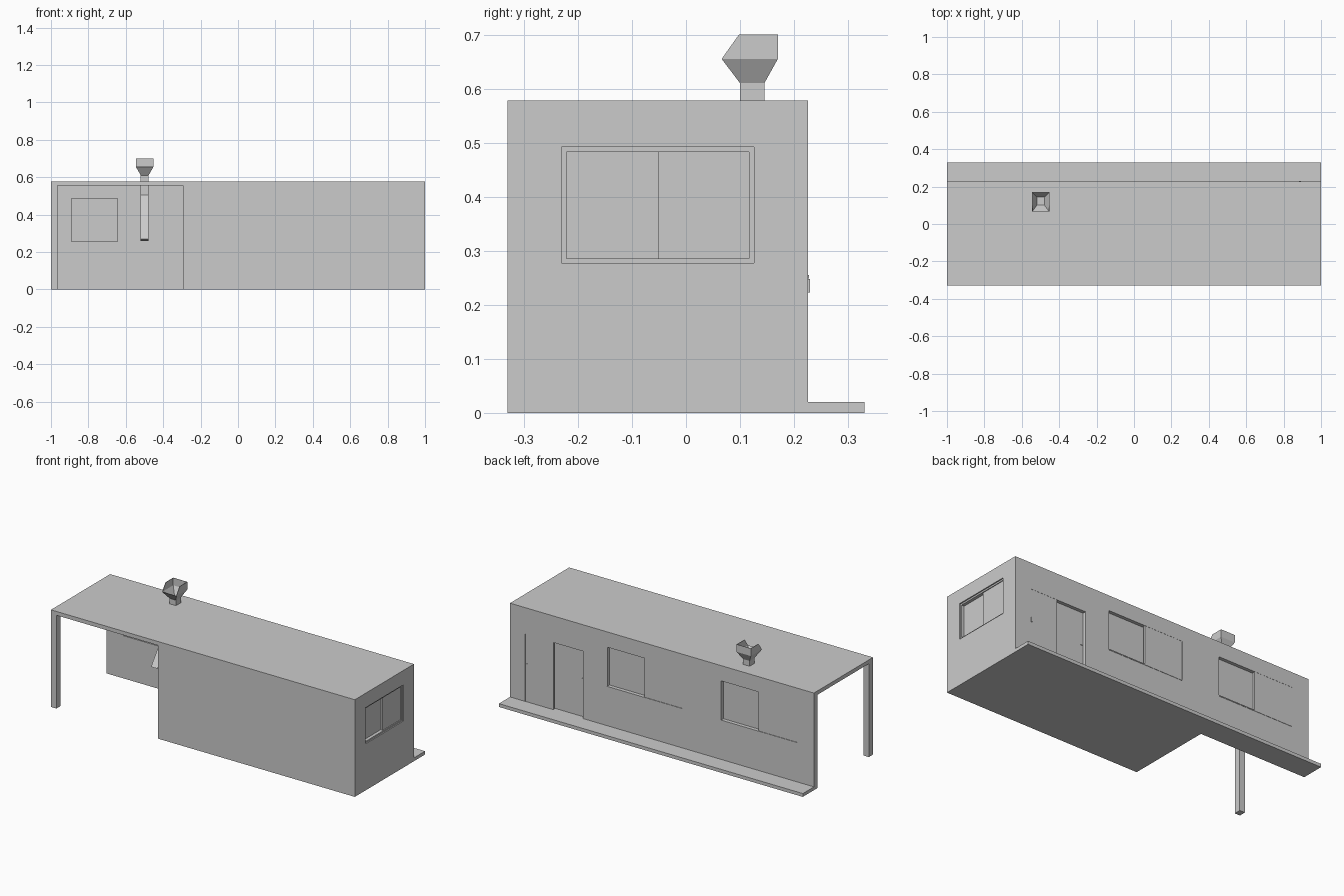
import bpy
import bmesh

cube = bpy.data.objects.get("Cube")
if cube:
    bpy.data.objects.remove(cube, do_unlink=True)

# Single plain grey for the whole building
grey = bpy.data.materials.new("plain grey")
grey.use_nodes = True
tone = (0.6, 0.6, 0.6, 1)
grey.diffuse_color = tone
grey.node_tree.nodes["Principled BSDF"].inputs["Base Color"].default_value = tone


def mesh_object(name, bm):
    bmesh.ops.recalc_face_normals(bm, faces=bm.faces)
    me = bpy.data.meshes.new(name)
    bm.to_mesh(me)
    bm.free()
    me.materials.append(grey)
    ob = bpy.data.objects.new(name, me)
    bpy.context.collection.objects.link(ob)
    return ob


def box(name, xs, ys, zs):
    bm = bmesh.new()
    bmesh.ops.create_cube(bm, size=1)
    for v in bm.verts:
        for i, (lo, hi) in enumerate((xs, ys, zs)):
            v.co[i] = lo if v.co[i] < 0 else hi
    return mesh_object(name, bm)


def apply_modifier(ob, mod):
    bpy.context.view_layer.objects.active = ob
    bpy.ops.object.modifier_apply(modifier=mod.name)


def cut(wall, xs, ys, zs):
    cutter = box("cutter", xs, ys, zs)
    cutter.hide_render = True
    mod = wall.modifiers.new("opening", 'BOOLEAN')
    mod.operation = 'DIFFERENCE'
    mod.solver = 'EXACT'
    mod.object = cutter
    apply_modifier(wall, mod)
    bpy.data.objects.remove(cutter, do_unlink=True)


# Main heights and wall lines
TOP, CEIL = 0.578, 0.555
FRONT, BACK, T = -0.33, 0.226, 0.033
ROOM = -0.295      # where the enclosed room ends and the porch begins

# Shell: roof, floor, walls, porch post, rear step
box("roof", (-1, 1), (FRONT, BACK), (CEIL, TOP))
box("room_floor", (ROOM, 1), (FRONT, BACK), (0, 0.02))
box("front_wall", (ROOM, 1 - T), (FRONT, FRONT + T), (0, CEIL))
box("partition_wall", (ROOM, ROOM + T), (FRONT + T, BACK - T), (0, CEIL))
side_wall = box("side_wall", (1 - T, 1), (FRONT, BACK - T), (0, CEIL))
back_wall = box("back_wall", (-1, 1), (BACK - T, BACK), (0, CEIL))
box("porch_post", (-1, -0.965), (FRONT, FRONT + 0.04), (0, CEIL))
box("rear_step", (-1, 1), (BACK - T, 0.33), (0, 0.02))


# Sliding windows in the back wall: one sash flush outside, one set inwards
W_LO, W_HI = 0.255, 0.487
for label, x0, x1 in (("porch", -0.89, -0.39), ("room", -0.14, 0.36)):
    cut(back_wall, (x0, x1), (BACK - 0.1, BACK + 0.1), (W_LO, W_HI))
    mid = (x0 + x1) / 2
    box(label + "_window_outer_sash", (x0, mid + 0.005), (BACK - 0.013, BACK - 0.001), (W_LO, W_HI))
    box(label + "_window_inner_sash", (mid - 0.005, x1), (BACK - T + 0.001, BACK - 0.02), (W_LO, W_HI))
    box(label + "_window_sill", (x0, x1), (BACK - T - 0.002, BACK + 0.002), (W_LO - 0.006, W_LO))

# Sliding door: one flush leaf and one recessed leaf, each with a handle
cut(back_wall, (0.52, 0.9), (BACK - 0.1, BACK + 0.1), (0.02, 0.42))
box("door_outer_leaf", (0.715, 0.9), (BACK - 0.013, BACK - 0.001), (0.02, 0.42))
box("door_inner_leaf", (0.52, 0.725), (BACK - T + 0.001, BACK - 0.02), (0.02, 0.42))
for label, x, y in (("outer", 0.887, BACK), ("inner", 0.533, BACK - 0.02)):
    box(label + "_door_handle", (x - 0.006, x + 0.006), (y - 0.002, y + 0.003), (0.223, 0.248))

# Side window: thin frame around two sliding sashes
Y0, YM, Y1, Z0, Z1, F = -0.23, -0.052, 0.126, 0.277, 0.492, 0.009
cut(side_wall, (0.9, 1.1), (Y0, Y1), (Z0, Z1))
frame_x = (1 - T, 0.993)
for label, z in (("bottom", Z0), ("top", Z1 - F)):
    box("side_window_frame_" + label, frame_x, (Y0, Y1), (z, z + F))
for label, y in (("front", Y0), ("back", Y1 - F)):
    box("side_window_frame_" + label, frame_x, (y, y + F), (Z0, Z1))
box("side_window_outer_sash", (0.978, 0.988), (YM, Y1 - F), (Z0 + F, Z1 - F))
box("side_window_inner_sash", (1 - T, 0.974), (Y0 + F, YM + 0.006), (Z0 + F, Z1 - F))

# Flue: a square duct rising from the porch at a slant, then straight through the roof
DUCT_X, HALF = -0.499, 0.021
profile = [(0.1, 0.612), (0.145, 0.612), (0.145, 0.5), (-0.035, 0.258), (-0.075, 0.27), (0.1, 0.505)]
bm = bmesh.new()
side = bm.faces.new([bm.verts.new((DUCT_X - HALF, y, z)) for y, z in profile])
moved = bmesh.ops.extrude_face_region(bm, geom=[side])["geom"]
bmesh.ops.translate(bm, vec=(2 * HALF, 0, 0), verts=[g for g in moved if isinstance(g, bmesh.types.BMVert)])
mesh_object("flue_duct", bm)


# Open scoop on the flue: flared funnel with a lower front lip
def ring(bm, half, front, back, z_front, z_back):
    corners = ((-1, front, z_front), (1, front, z_front), (1, back, z_back), (-1, back, z_back))
    return [bm.verts.new((DUCT_X + s * half, y, z)) for s, y, z in corners]


bm = bmesh.new()
neck = ring(bm, HALF, 0.1, 0.145, 0.61, 0.61)
flare = ring(bm, 0.047, 0.066, 0.17, 0.655, 0.655)
for i in range(4):
    j = (i + 1) % 4
    bm.faces.new((neck[i], neck[j], flare[j], flare[i]))
rim = ring(bm, 0.047, 0.098, 0.17, 0.7, 0.7)
for i in (1, 2, 3):
    j = (i + 1) % 4
    bm.faces.new((flare[i], flare[j], rim[j], rim[i]))
bmesh.ops.delete(bm, geom=[v for v in bm.verts if not v.link_faces], context='VERTS')
scoop = mesh_object("flue_scoop", bm)
solid = scoop.modifiers.new("thickness", 'SOLIDIFY')
solid.thickness = 0.003
apply_modifier(scoop, solid)
